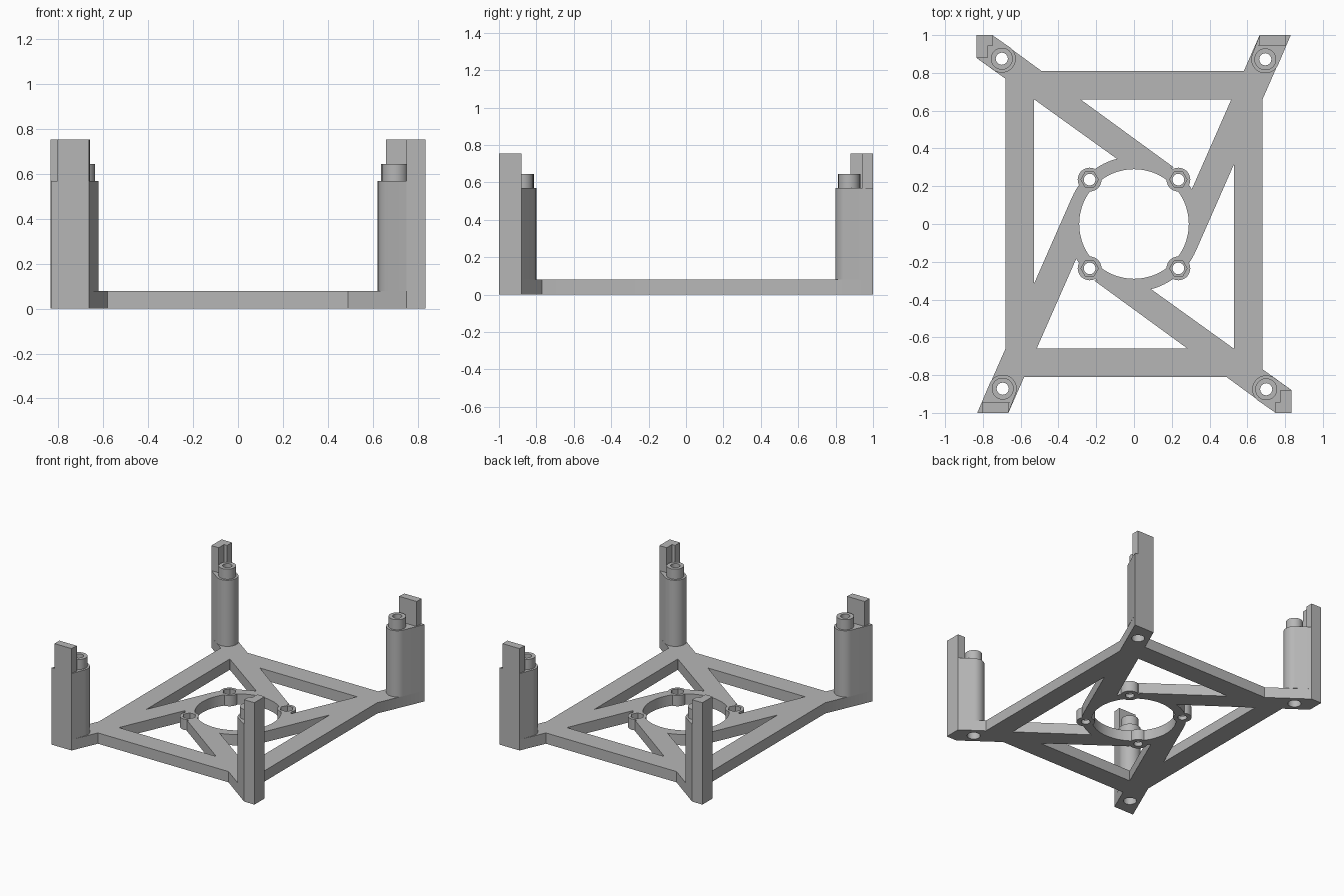
import bpy, bmesh
from math import cos, sin, pi, radians

cube = bpy.data.objects.get("Cube")
if cube:
    bpy.data.objects.remove(cube, do_unlink=True)

grey = bpy.data.materials.new("plain grey")
grey.use_nodes = True
COLOUR = (0.47, 0.47, 0.47, 1)
grey.diffuse_color = COLOUR
grey.node_tree.nodes["Principled BSDF"].inputs["Base Color"].default_value = COLOUR

PLATE, SHOULDER, COLLAR, TOP = 0.08, 0.57, 0.645, 0.755


def prism(name, pts, z0, z1):
    """Upright solid over a flat outline."""
    bm = bmesh.new()
    base = bm.faces.new([bm.verts.new((x, y, z0)) for x, y in pts])
    side = bmesh.ops.extrude_face_region(bm, geom=[base])["geom"]
    for v in side:
        if isinstance(v, bmesh.types.BMVert):
            v.co.z = z1
    bmesh.ops.recalc_face_normals(bm, faces=bm.faces)
    mesh = bpy.data.meshes.new(name)
    bm.to_mesh(mesh)
    bm.free()
    mesh.materials.append(grey)
    ob = bpy.data.objects.new(name, mesh)
    bpy.context.collection.objects.link(ob)
    return ob


def arc(c, r, start=0, sweep=360, n=48):
    count = n if sweep == 360 else n + 1
    angles = [radians(start + sweep * i / n) for i in range(count)]
    return [(c[0] + r * cos(a), c[1] + r * sin(a)) for a in angles]


def box(x0, x1, y0, y1):
    return [(x0, y0), (x1, y0), (x1, y1), (x0, y1)]


def turned(pts, s):
    """s = -1 gives the half-turn copy."""
    return [(x * s, y * s) for x, y in pts]


def combine(ob, other, operation):
    mod = ob.modifiers.new("bool", "BOOLEAN")
    mod.operation, mod.solver, mod.object = operation, "EXACT", other
    bpy.context.view_layer.update()
    deps = bpy.context.evaluated_depsgraph_get()
    mesh = bpy.data.meshes.new_from_object(ob.evaluated_get(deps))
    ob.modifiers.clear()
    ob.data = mesh
    bpy.data.objects.remove(other, do_unlink=True)


def add(ob, pts, z0, z1):
    combine(ob, prism("piece", pts, z0, z1), "UNION")


def cut(ob, pts, z0, z1):
    combine(ob, prism("cutter", pts, z0, z1), "DIFFERENCE")


# Outlines for the two kinds of corner, each repeated by a half turn
corners = [
    dict(name="slanted", centre=(0.695, 0.872), start=156,
         arm=[(0.83, 1), (0.665, 1), (0.269, 0.1), (0.327, -0.144)],
         tip=[(0.83, 1), (0.665, 1)],
         wall=[(0.66, 0.943), (0.805, 0.943), (0.805, 1), (0.665, 1)]),
    dict(name="square", centre=(-0.70, 0.875), start=234,
         arm=[(-0.75, 1), (-0.835, 1), (-0.835, 0.88), (0, 0.28), (0.21, 0.30)],
         tip=[(-0.75, 1), (-0.835, 1), (-0.835, 0.88)],
         wall=[(-0.835, 0.88), (-0.775, 0.88), (-0.775, 0.943),
               (-0.75, 0.943), (-0.75, 1), (-0.835, 1)]),
]

# Base frame: rectangle, diagonal arms and central ring
frame = prism("base_frame", box(-0.68, 0.68, -0.81, 0.81), 0, PLATE)
cut(frame, box(-0.53, 0.53, -0.66, 0.66), -0.1, 0.2)
add(frame, arc((0, 0), 0.357, n=96), 0, PLATE)
for c in corners:
    for s in (1, -1):
        add(frame, turned(c["arm"], s), 0, PLATE)
cut(frame, arc((0, 0), 0.29, n=96), -0.1, 0.2)

# Ring bosses with hexagonal nut pockets
for sx in (1, -1):
    for sy in (1, -1):
        p = (0.235 * sx, 0.235 * sy)
        add(frame, arc(p, 0.063, n=32), 0, PLATE)
        cut(frame, arc(p, 0.046, 0, n=6), 0.03, 0.2)
        cut(frame, arc(p, 0.031, n=24), -0.1, 0.2)

parts = [frame]
for c in corners:
    for s, end in ((1, "back"), (-1, "front")):
        label = c["name"] + "_" + end
        centre = turned([c["centre"]], s)[0]
        # Wide screw passage through the corner of the base
        cut(frame, arc(centre, 0.045, n=32), -0.1, 0.2)
        # Corner post: rounded inside, running out to the corner tip
        outline = arc(c["centre"], 0.074, c["start"], 180, 24) + c["tip"]
        post = prism("post_" + label, turned(outline, s), PLATE, SHOULDER)
        cut(post, arc(centre, 0.045, n=32), 0, 0.45)
        cut(post, arc(centre, 0.032, n=32), 0.4, 0.8)
        # Locating collar on the post
        collar = prism("collar_" + label, arc(centre, 0.058), SHOULDER, COLLAR)
        cut(collar, arc(centre, 0.032, n=32), 0.5, 0.8)
        # Retaining wall at the outer edge
        wall = prism("retaining_wall_" + label, turned(c["wall"], s), SHOULDER, TOP)
        parts += [post, collar, wall]

# Smooth round sides, crisp edges
bpy.ops.object.select_all(action="DESELECT")
for ob in parts:
    ob.select_set(True)
bpy.context.view_layer.objects.active = frame
bpy.ops.object.shade_smooth_by_angle(angle=radians(30))
